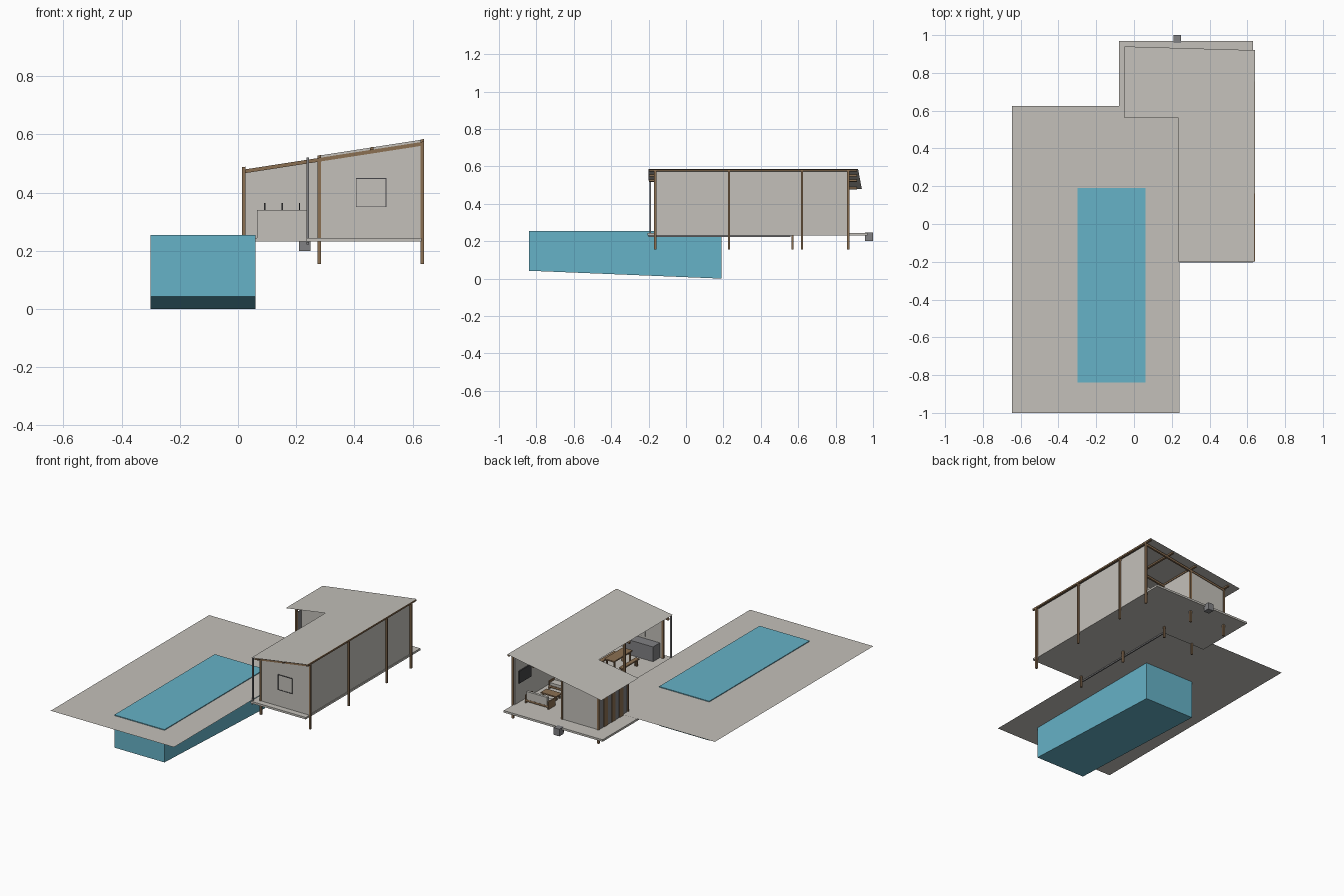
import bpy, bmesh
from mathutils import Vector

if "Cube" in bpy.data.objects:
    bpy.data.objects.remove(bpy.data.objects["Cube"])


def material(name, rgb):
    m = bpy.data.materials.new(name)
    m.diffuse_color = (*rgb, 1)
    m.use_nodes = True
    m.node_tree.nodes["Principled BSDF"].inputs["Base Color"].default_value = m.diffuse_color
    return m


PALE = material("pale_concrete", (0.55, 0.53, 0.49))
WATER = material("pool_blue", (0.133, 0.445, 0.571))
WOOD = material("brown_wood", (0.26, 0.16, 0.085))
GREY = material("metal_grey", (0.22, 0.22, 0.23))
DARK = material("dark_grey", (0.06, 0.06, 0.065))


def finish(name, bm, mat):
    bmesh.ops.recalc_face_normals(bm, faces=bm.faces)
    me = bpy.data.meshes.new(name)
    bm.to_mesh(me)
    bm.free()
    me.materials.append(mat)
    ob = bpy.data.objects.new(name, me)
    bpy.context.collection.objects.link(ob)
    return ob


def add_box(bm, x0, x1, y0, y1, z0, z1):
    """Box whose z limits may be numbers or functions of (x, y)."""
    h = lambda z, x, y: z(x, y) if callable(z) else z
    ring = [(x0, y0), (x1, y0), (x1, y1), (x0, y1)]
    lo = [bm.verts.new((x, y, h(z0, x, y))) for x, y in ring]
    hi = [bm.verts.new((x, y, h(z1, x, y))) for x, y in ring]
    bm.faces.new(lo[::-1])
    bm.faces.new(hi)
    for i in range(4):
        j = (i + 1) % 4
        bm.faces.new((lo[i], lo[j], hi[j], hi[i]))


def boxes(name, mat, *dims):
    bm = bmesh.new()
    for d in dims:
        add_box(bm, *d)
    return finish(name, bm, mat)


def sheet(name, mat, outline, z, depth=0):
    """Flat polygon, optionally extruded upward."""
    bm = bmesh.new()
    f = bm.faces.new([bm.verts.new((x, y, z(x, y) if callable(z) else z)) for x, y in outline])
    if depth:
        new = bmesh.ops.extrude_face_region(bm, geom=[f])["geom"]
        bmesh.ops.translate(bm, vec=Vector((0, 0, depth)),
                            verts=[v for v in new if isinstance(v, bmesh.types.BMVert)])
    return finish(name, bm, mat)


def roof_z(x, y):
    return 0.487 + 0.155 * x


def below_roof(d):
    return lambda x, y: roof_z(x, y) - d


# Terrace, sloping-bottom pool, house floor
sheet("terrace", PALE, [(-0.645, -1), (0.24, -1), (0.24, 0.625), (-0.645, 0.625)], 0.25)
boxes("pool", WATER, (-0.3, 0.06, -0.84, 0.19, lambda x, y: 0.0408 * (0.19 - y), 0.255))
sheet("house_floor", PALE, [(0.235, -0.205), (0.63, -0.205), (0.63, 0.97),
                            (-0.08, 0.97), (-0.08, 0.56), (0.235, 0.56)], 0.231, 0.013)

# Single-pitch L-shaped roof
sheet("roof", PALE, [(0.235, -0.2), (0.635, -0.2), (0.64, 0.92),
                     (-0.05, 0.94), (-0.05, 0.56), (0.235, 0.56)], roof_z)

# Posts on a grid, running through the floor
R = 0.006
posts = [(x, y) for x in (0.28, 0.634) for y in (-0.165, 0.23, 0.62, 0.868)]
posts += [(0.02, 0.57), (0.02, 0.868)]
boxes("posts", WOOD, *[(x - R, x + R, y - R, y + R, 0.155, below_roof(0.012)) for x, y in posts])

# Rafters across the slope, purlins along the house
boxes("rafters", WOOD, *[(x0, 0.637, y - R, y + R, below_roof(0.024), below_roof(0.011))
                         for x0, y in ((0.24, -0.165), (0.24, 0.23), (0.015, 0.62), (0.015, 0.868))])
boxes("purlins", WOOD, *[(x - R, x + R, y0, 0.915, below_roof(0.012), below_roof(0.002))
                         for x, y0 in ((0.02, 0.565), (0.28, -0.198), (0.46, -0.198), (0.634, -0.198))])

# Walls
W = below_roof(0.012)
T = 0.004
boxes("walls", PALE,
      (0.622, 0.626, -0.165, 0.868, 0.244, W),            # long side
      (0.28, 0.628, -0.167, -0.163, 0.244, below_roof(0.003)),  # front end
      (0.02, 0.28, 0.866, 0.87, 0.244, W),                # back of side room
      (0.02, 0.28, 0.62, 0.624, 0.244, W),                # front of side room
      (0.278, 0.282, 0.62, 0.868, 0.244, W))              # inner partition

# Slatted outer wall of the side room: alternating panels and battens
n, y0, y1 = 7, 0.58, 0.862
step = (y1 - y0) / n
boxes("shutter_panels", GREY, *[(0.017, 0.023, y0 + i * step, y0 + (i + 1) * step, 0.244, 0.465)
                                for i in range(0, n, 2)])
boxes("shutter_battens", WOOD, *[(0.014, 0.026, y0 + i * step, y0 + (i + 1) * step, 0.244, 0.465)
                                 for i in range(1, n, 2)])

# Door into the side room
boxes("inner_door", WOOD, (0.281, 0.287, 0.7, 0.76, 0.244, 0.4))

# Front window with thin frame, screen on the long wall
F = 0.003
boxes("window_frame", DARK,
      (0.405, 0.51, -0.172, -0.162, 0.35, 0.35 + F), (0.405, 0.51, -0.172, -0.162, 0.447, 0.45),
      (0.405, 0.405 + F, -0.172, -0.162, 0.35, 0.45), (0.507, 0.51, -0.172, -0.162, 0.35, 0.45))
boxes("window_pane", PALE, (0.406, 0.509, -0.169, -0.161, 0.351, 0.449))
boxes("wall_screen", DARK, (0.614, 0.621, 0.71, 0.83, 0.37, 0.45))

# Downpipe, gutter pipe under the floor edge, meter box
boxes("downpipe", GREY, (0.236, 0.244, -0.194, -0.186, 0.24, 0.52))
boxes("floor_pipe", GREY, (0.236, 0.244, -0.2, 0.56, 0.222, 0.23))
boxes("meter_box", GREY, (0.21, 0.25, 0.957, 1.0, 0.2, 0.246))

# Wash counter with taps by the side room, kitchen counter by the front wall
boxes("wash_counter", PALE, (0.065, 0.24, 0.565, 0.618, 0.244, 0.34))
boxes("taps", DARK, *[(x - 0.002, x + 0.002, 0.6, 0.604, 0.34, 0.365) for x in (0.092, 0.152, 0.212)])
boxes("kitchen_counter", GREY, (0.3, 0.5, -0.16, -0.09, 0.244, 0.34))


# Dining table and benches
def trestle(name, x0, x1, y0, y1, top):
    legs = [(x, x + 0.008, y, y + 0.008, 0.244, top - 0.008)
            for x in (x0 + 0.004, x1 - 0.012) for y in (y0 + 0.01, y1 - 0.018)]
    boxes(name, WOOD, (x0, x1, y0, y1, top - 0.008, top), *legs)


trestle("dining_table", 0.39, 0.46, -0.01, 0.18, 0.325)
trestle("bench_left", 0.335, 0.362, 0.0, 0.17, 0.29)
trestle("bench_right", 0.49, 0.517, 0.0, 0.17, 0.29)


# Lounge sofas: wood frame, pale cushions and back
def sofa(name, x0, x1, y0, y1, back_y):
    boxes(name + "_frame", WOOD, (x0, x1, y0, y1, 0.255, 0.268),
          *[(x, x + 0.008, y0, y1, 0.244, 0.295) for x in (x0, x1 - 0.008)])
    boxes(name + "_cushions", PALE, (x0 + 0.01, x1 - 0.01, y0 + 0.003, y1 - 0.003, 0.268, 0.285),
          (x0 + 0.01, x1 - 0.01, back_y, back_y + 0.016, 0.268, 0.32))


sofa("sofa_back", 0.42, 0.59, 0.74, 0.81, 0.793)
sofa("sofa_front", 0.42, 0.59, 0.5, 0.57, 0.502)
trestle("coffee_table", 0.45, 0.56, 0.63, 0.69, 0.275)
